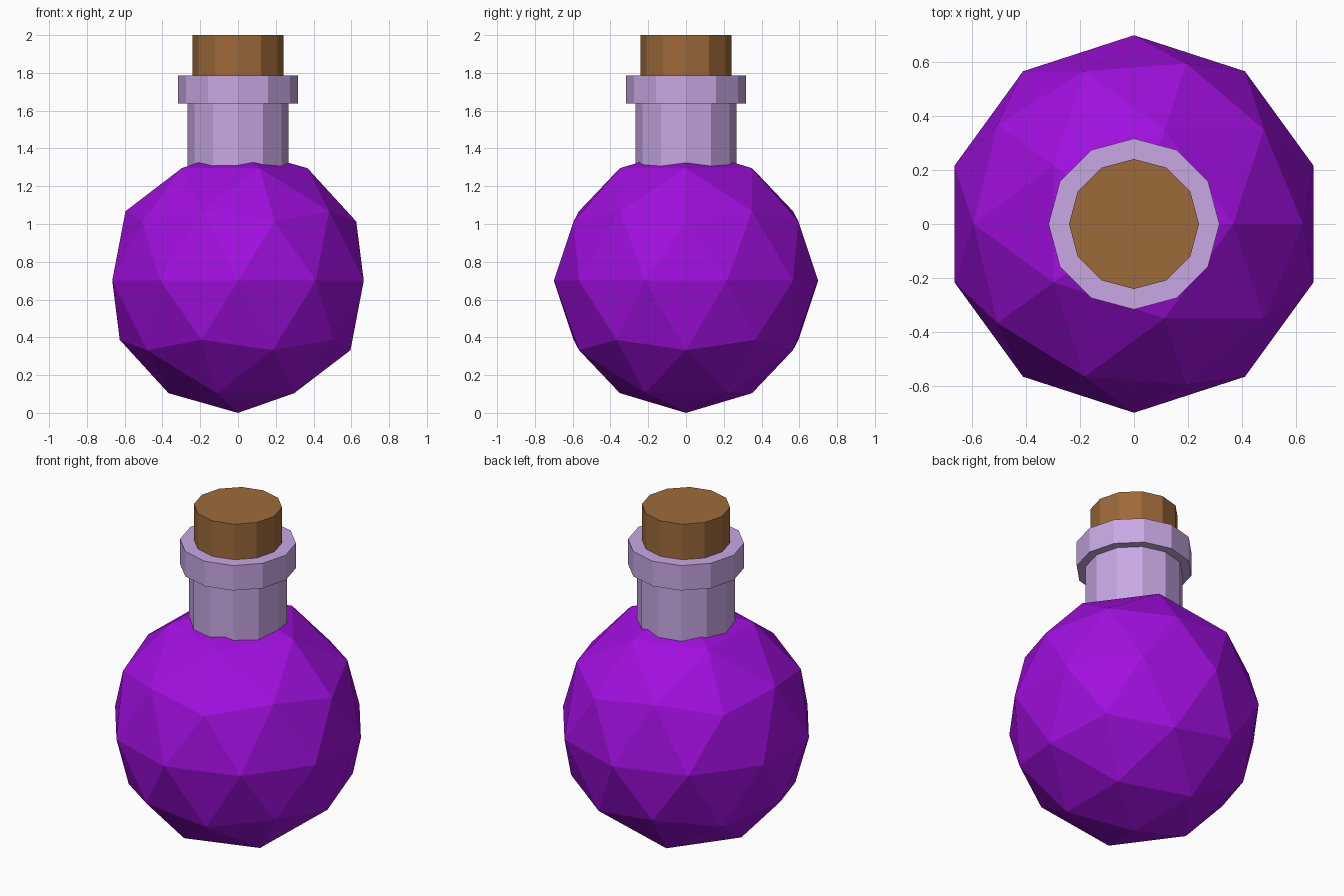
import bpy

if "Cube" in bpy.data.objects:
    bpy.data.objects.remove(bpy.data.objects["Cube"])


def srgb(r, g, b):
    def lin(c):
        c /= 255
        return c / 12.92 if c <= 0.04045 else ((c + 0.055) / 1.055) ** 2.4
    return (lin(r), lin(g), lin(b), 1.0)


def material(name, rgb):
    m = bpy.data.materials.new(name)
    m.diffuse_color = srgb(*rgb)
    m.use_nodes = True
    m.node_tree.nodes["Principled BSDF"].inputs["Base Color"].default_value = m.diffuse_color
    return m


purple = material("purple_potion", (160, 15, 222))
lilac = material("lilac_glass", (200, 168, 228))
brown = material("brown_cork", (158, 106, 58))


def finish(name, mat):
    ob = bpy.context.object
    ob.name = name
    ob.data.materials.append(mat)


def cylinder(name, radius, z0, z1, mat):
    bpy.ops.mesh.primitive_cylinder_add(
        vertices=12, radius=radius, depth=z1 - z0, location=(0, 0, (z0 + z1) / 2))
    finish(name, mat)


# Faceted round flask body
bpy.ops.mesh.primitive_ico_sphere_add(subdivisions=2, radius=0.7, location=(0, 0, 0.7))
finish("flask_body", purple)

# Neck, lip and stopper
cylinder("neck", 0.267, 1.22, 1.65, lilac)
cylinder("neck_lip", 0.317, 1.637, 1.787, lilac)
cylinder("cork", 0.241, 1.70, 2.0, brown)
